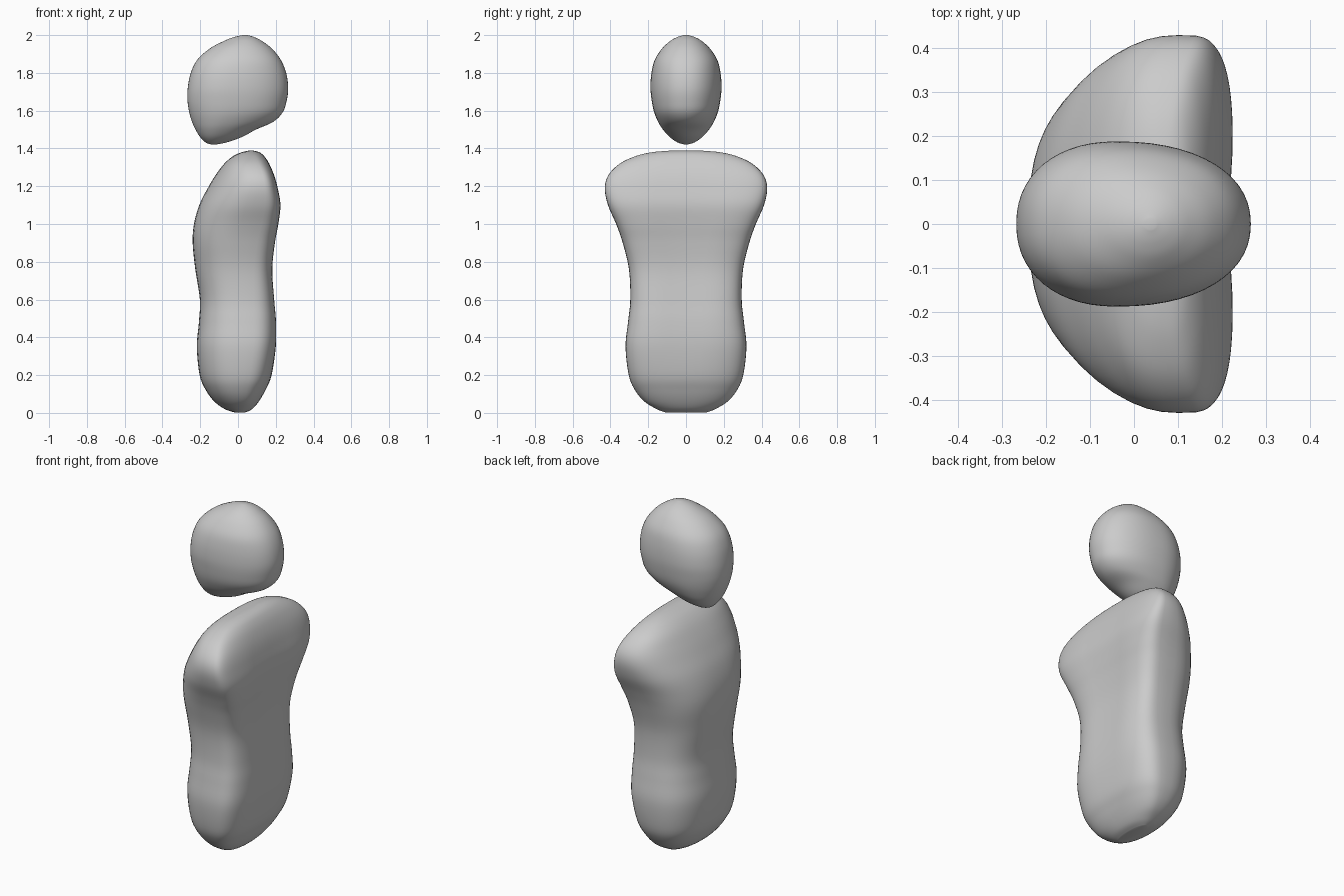
import bpy, bmesh, math

SIDES, STEPS = 56, 5


def spline(rows):
    # Catmull-Rom through the section rows
    out = []
    for i in range(len(rows) - 1):
        a, b = rows[max(i - 1, 0)], rows[i]
        c, d = rows[i + 1], rows[min(i + 2, len(rows) - 1)]
        for s in range(STEPS):
            t = s / STEPS
            out.append([0.5 * (2 * q + (r - p) * t + (2 * p - 5 * q + 4 * r - w) * t * t
                               + (3 * q - p - 3 * r + w) * t ** 3)
                        for p, q, r, w in zip(a, b, c, d)])
    out.append(list(rows[-1]))
    return out


def section(z, xf, xb, hy, xc, nf, nb, dip):
    # egg-shaped slice: rounder front half (-x), squarer back half (+x)
    pts = []
    for k in range(SIDES):
        a = 2 * math.pi * k / SIDES
        c, s = math.cos(a), math.sin(a)
        n, edge = (nb, xb) if c > 0 else (nf, xf)
        x = xc + (edge - xc) * abs(c) ** (2 / n)
        y = math.copysign(hy * abs(s) ** (2 / n), s)
        if c > 0:
            x -= dip * math.exp(-(y / 0.13) ** 2)
        pts.append((x, y, z))
    return pts


def loft(name, rows):
    bm = bmesh.new()
    rings = [[bm.verts.new(p) for p in section(*r)] for r in spline(rows)]
    for lo, hi in zip(rings, rings[1:]):
        for k in range(SIDES):
            j = (k + 1) % SIDES
            bm.faces.new((lo[k], lo[j], hi[j], hi[k]))
    bm.faces.new(rings[0][::-1])
    bm.faces.new(rings[-1])
    bmesh.ops.recalc_face_normals(bm, faces=bm.faces)
    for f in bm.faces:
        f.smooth = True
    me = bpy.data.meshes.new(name)
    bm.to_mesh(me)
    bm.free()
    ob = bpy.data.objects.new(name, me)
    bpy.context.collection.objects.link(ob)
    return ob


# torso: z, front x, back x, half width, widest x, front power, back power, back dip
loft("torso", [
    (0.003, -0.02, 0.04, 0.11, 0.01, 2.2, 2.2, 0),
    (0.02, -0.07, 0.075, 0.155, 0.01, 2.2, 2.3, 0),
    (0.06, -0.125, 0.11, 0.22, 0.02, 2.3, 2.5, 0),
    (0.12, -0.17, 0.145, 0.27, 0.02, 2.4, 2.8, 0),
    (0.20, -0.203, 0.178, 0.303, 0.03, 2.5, 3.0, 0),
    (0.35, -0.218, 0.204, 0.32, 0.04, 2.6, 3.2, 0.005),
    (0.48, -0.207, 0.207, 0.307, 0.04, 2.6, 3.3, 0.008),
    (0.60, -0.202, 0.198, 0.295, 0.04, 2.6, 3.4, 0.01),
    (0.76, -0.226, 0.187, 0.302, 0.04, 2.6, 3.6, 0.01),
    (0.90, -0.24, 0.200, 0.335, 0.05, 2.6, 4.0, 0.012),
    (1.00, -0.233, 0.217, 0.37, 0.07, 2.5, 4.4, 0.014),
    (1.10, -0.205, 0.227, 0.413, 0.09, 2.35, 4.6, 0.012),
    (1.19, -0.16, 0.212, 0.43, 0.10, 2.25, 4.4, 0.008),
    (1.26, -0.118, 0.192, 0.41, 0.10, 2.3, 4.0, 0.003),
    (1.32, -0.072, 0.165, 0.35, 0.09, 2.5, 3.2, 0),
    (1.36, -0.025, 0.138, 0.265, 0.08, 2.5, 2.6, 0),
    (1.38, 0.02, 0.113, 0.18, 0.07, 2.4, 2.4, 0),
    (1.388, 0.055, 0.085, 0.09, 0.07, 2.2, 2.2, 0),
])

# head
loft("head", [
    (1.422, -0.145, -0.11, 0.012, -0.128, 2.0, 2.0, 0),
    (1.432, -0.172, -0.06, 0.045, -0.125, 2.0, 2.0, 0),
    (1.46, -0.20, 0.02, 0.086, -0.11, 2.1, 2.0, 0),
    (1.50, -0.225, 0.095, 0.122, -0.09, 2.1, 2.1, 0),
    (1.54, -0.243, 0.185, 0.147, -0.07, 2.1, 2.1, 0),
    (1.59, -0.258, 0.236, 0.168, -0.05, 2.15, 2.2, 0),
    (1.65, -0.267, 0.257, 0.181, -0.04, 2.2, 2.2, 0),
    (1.72, -0.266, 0.266, 0.188, -0.04, 2.2, 2.2, 0),
    (1.80, -0.25, 0.255, 0.183, -0.03, 2.2, 2.2, 0),
    (1.87, -0.215, 0.226, 0.165, -0.01, 2.2, 2.2, 0),
    (1.93, -0.148, 0.178, 0.126, 0.01, 2.1, 2.1, 0),
    (1.97, -0.072, 0.125, 0.082, 0.03, 2.0, 2.0, 0),
    (1.99, -0.02, 0.085, 0.045, 0.035, 2.0, 2.0, 0),
    (2.0, 0.025, 0.05, 0.012, 0.038, 2.0, 2.0, 0),
])
